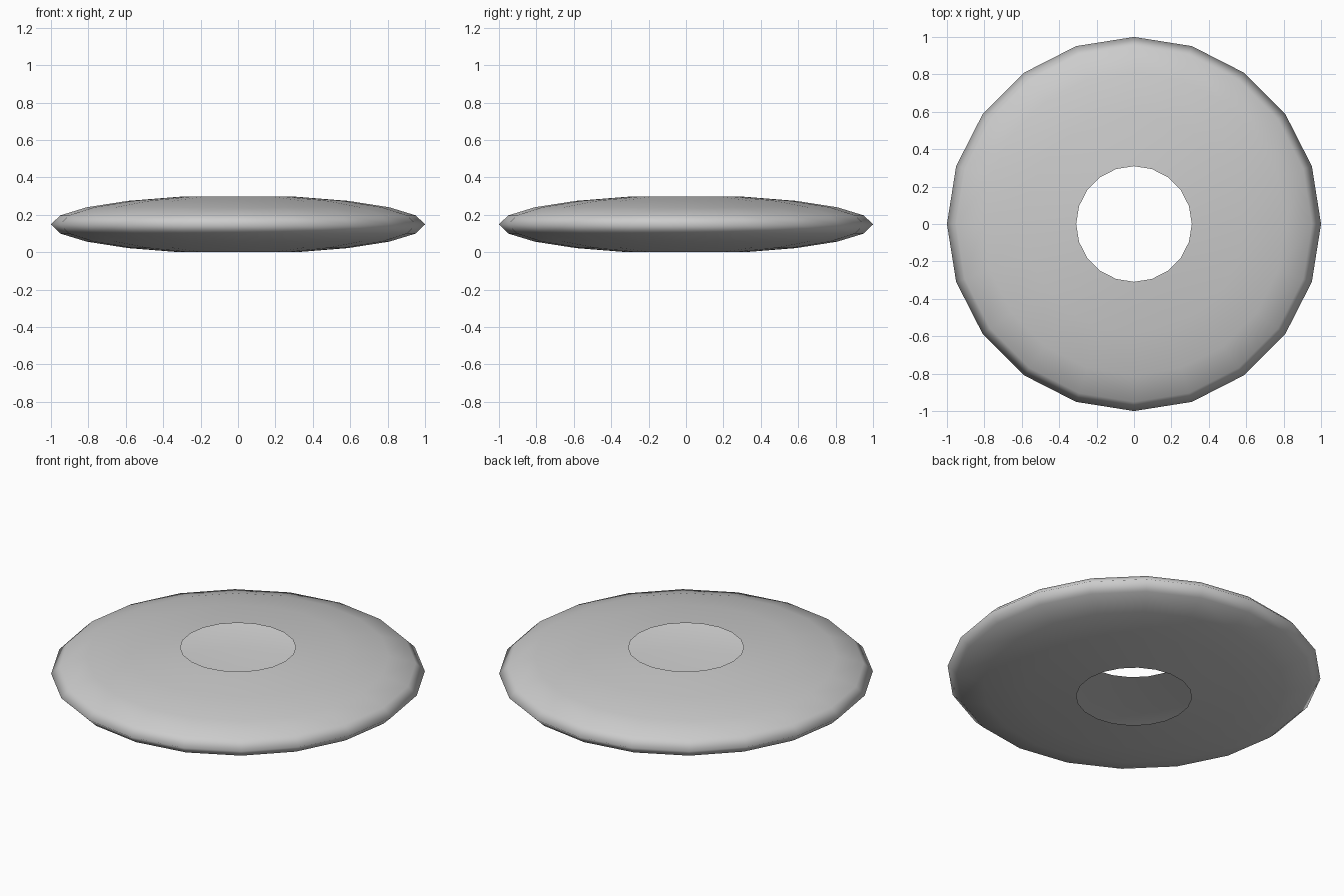
import bpy, bmesh, math
from mathutils import Matrix

if "Cube" in bpy.data.objects:
    bpy.data.objects.remove(bpy.data.objects["Cube"])

SEGMENTS, RINGS = 20, 10
HEIGHT = 0.297
half = HEIGHT / 2
z_scale = half / math.cos(math.pi / RINGS)

# Flattened sphere shell, open at both poles
bm = bmesh.new()
bmesh.ops.create_uvsphere(bm, u_segments=SEGMENTS, v_segments=RINGS, radius=1)
poles = [v for v in bm.verts if abs(v.co.z) > 0.99]
bmesh.ops.delete(bm, geom=poles, context='VERTS')
bm.transform(Matrix.Translation((0, 0, half)) @ Matrix.Diagonal((1, 1, z_scale, 1)))
for f in bm.faces:
    f.smooth = True

mesh = bpy.data.meshes.new("disc_shell")
bm.to_mesh(mesh)
bm.free()
shell = bpy.data.objects.new("disc_shell", mesh)
bpy.context.collection.objects.link(shell)
